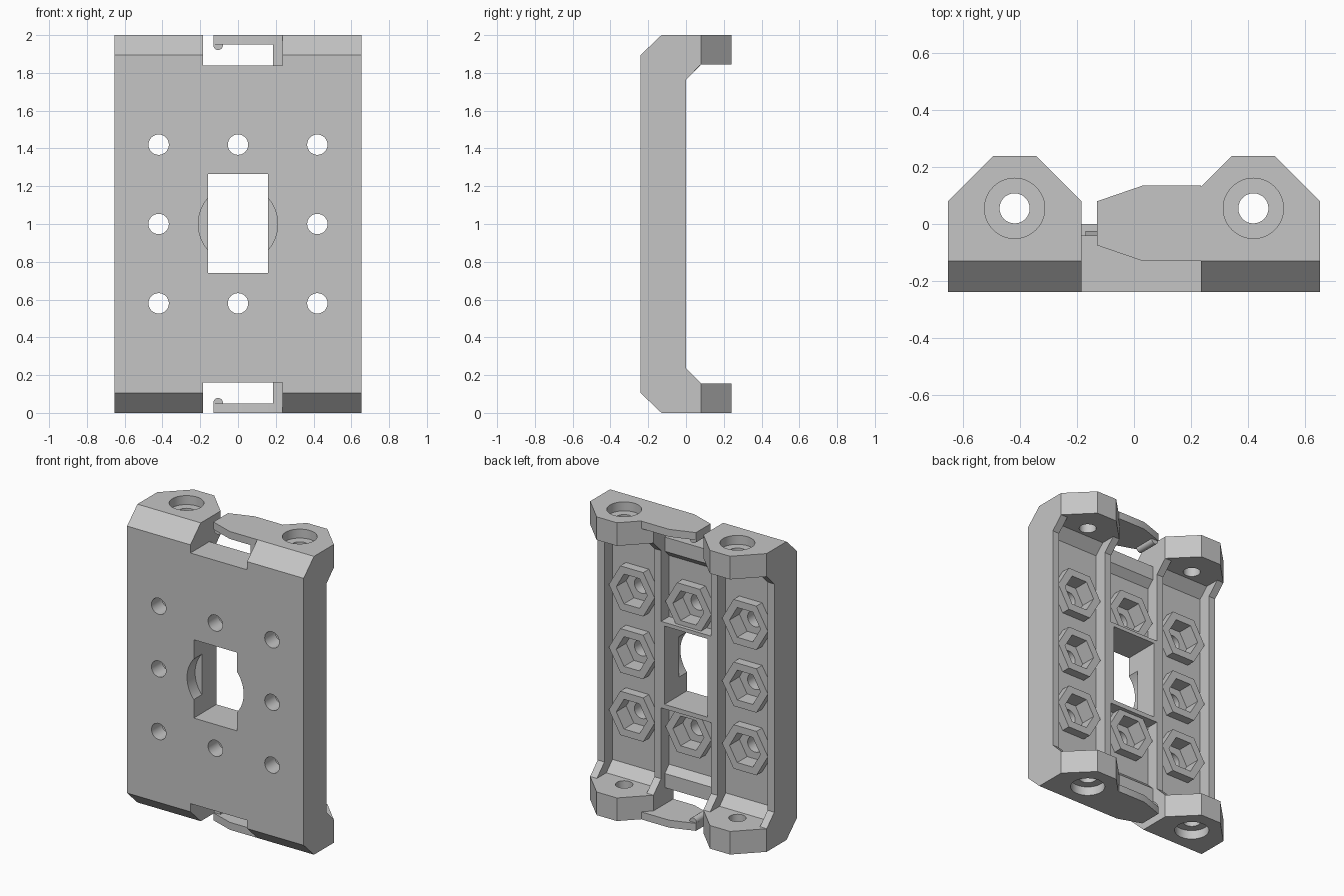
import bpy, bmesh, math

if "Cube" in bpy.data.objects:
    bpy.data.objects.remove(bpy.data.objects["Cube"])

grey = bpy.data.materials.new("light_grey")
grey.diffuse_color = (0.56, 0.56, 0.56, 1)
grey.use_nodes = True
grey.node_tree.nodes["Principled BSDF"].inputs["Base Color"].default_value = grey.diffuse_color


def prism(name, pts, axis, lo, hi):
    """Extrude a 2D outline along an axis: x uses (y,z), y uses (x,z), z uses (x,y)."""
    place = {"x": lambda p, t: (t, p[0], p[1]),
             "y": lambda p, t: (p[0], t, p[1]),
             "z": lambda p, t: (p[0], p[1], t)}[axis]
    bm = bmesh.new()
    a = [bm.verts.new(place(p, lo)) for p in pts]
    b = [bm.verts.new(place(p, hi)) for p in pts]
    bm.faces.new(a)
    bm.faces.new(b[::-1])
    n = len(pts)
    for i in range(n):
        j = (i + 1) % n
        bm.faces.new((a[j], a[i], b[i], b[j]))
    bmesh.ops.recalc_face_normals(bm, faces=bm.faces)
    me = bpy.data.meshes.new(name)
    bm.to_mesh(me)
    bm.free()
    me.materials.append(grey)
    ob = bpy.data.objects.new(name, me)
    bpy.context.collection.objects.link(ob)
    return ob


def ring(cx, cy, r, n):
    return [(cx + r * math.cos(2 * math.pi * i / n),
             cy + r * math.sin(2 * math.pi * i / n)) for i in range(n)]


def rect(x0, y0, x1, y1):
    return [(x0, y0), (x1, y0), (x1, y1), (x0, y1)]


def combine(target, other, op):
    m = target.modifiers.new("bool", "BOOLEAN")
    m.operation, m.solver, m.object = op, "EXACT", other
    bpy.context.view_layer.objects.active = target
    bpy.ops.object.modifier_apply(modifier=m.name)
    bpy.data.objects.remove(other, do_unlink=True)


def cut(pts, axis, lo, hi):
    combine(body, prism("cutter", pts, axis, lo, hi), "DIFFERENCE")


def flip(pts):
    """Mirror a (y,z) outline about mid height."""
    return [(y, 2 - z) for y, z in pts]


# C-shaped body with chamfered front edges and end flanges
half = [(-0.24, 0.105), (-0.13, 0), (0.24, 0), (0.24, 0.155), (0.08, 0.155), (0, 0.235)]
body = prism("mounting_plate", half + flip(half)[::-1], "x", -0.655, 0.655)

# Outer flange corners
for s in (-1, 1):
    cut([(s * 0.715, 0.02), (s * 0.715, 0.3), (s * 0.435, 0.3)], "z", -0.1, 2.1)

# Gap between the flange ears, with a wider notch in the front edge
gap = [(-0.185, -0.3), (0.235, -0.3), (0.235, -0.13), (0.185, -0.13),
       (0.185, 0.08), (0.405, 0.3), (-0.405, 0.3), (-0.185, 0.08)]
cut(gap, "z", -0.1, 0.16)
cut(gap, "z", 1.84, 2.1)

# Rear recesses: two side channels and two centre pockets
side = [(-0.085, 0.22), (-0.02, 0.155), (0.3, 0.155)]
for x0, x1 in ((-0.605, -0.235), (0.235, 0.605)):
    cut(side + flip(side)[::-1], "x", x0, x1)
centre = [(-0.085, 0.71), (-0.085, 0.30), (-0.04, 0.255), (-0.04, 0.1), (0.3, 0.1), (0.3, 0.71)]
cut(centre, "x", -0.185, 0.185)
cut(flip(centre), "x", -0.185, 0.185)

# Hexagonal nut bosses with pockets and screw holes
spots = [(x, z) for x in (-0.42, 0, 0.42) for z in (0.58, 1.0, 1.42) if (x, z) != (0, 1.0)]
for x, z in spots:
    combine(body, prism("boss", ring(x, z, 0.17, 6), "y", -0.12, -0.025), "UNION")
for x, z in spots:
    cut(ring(x, z, 0.115, 6), "y", -0.13, 0.05)
    cut(ring(x, z, 0.054, 32), "y", -0.3, 0.05)

# Centre window with a round front relief
cut(rect(-0.16, 0.74, 0.16, 1.265), "y", -0.3, 0.1)
cut(ring(0, 1.0, 0.21, 64), "y", -0.3, -0.155)

# Counterbored holes in the flange ears
for x in (-0.42, 0.42):
    for lo, hi, c0, c1 in ((-0.1, 0.25, -0.1, 0.06), (1.75, 2.1, 1.94, 2.1)):
        cut(ring(x, 0.055, 0.053, 32), "z", lo, hi)
        cut(ring(x, 0.055, 0.106, 48), "z", c0, c1)

# Snap tabs with rounded catches bridging the gap at both ends
tab_outline = [(-0.13, 0.08), (0.03, 0.135), (0.235, 0.135),
               (0.235, -0.13), (0.03, -0.13), (-0.13, -0.075)]
parts = [body]
for end, z0, z1, zc in (("lower", 0, 0.05, 0.054), ("upper", 1.95, 2, 1.946)):
    tab = prism(end + "_snap_tab", tab_outline, "z", z0, z1)
    catch = prism("catch", ring(-0.105, zc, 0.025, 24), "y", -0.07, 0.075)
    combine(tab, catch, "UNION")
    parts.append(tab)

# Crisp edges with smooth hole walls
for ob in parts:
    bpy.ops.object.select_all(action="DESELECT")
    ob.select_set(True)
    bpy.context.view_layer.objects.active = ob
    bpy.ops.object.shade_smooth_by_angle(angle=math.radians(30))
